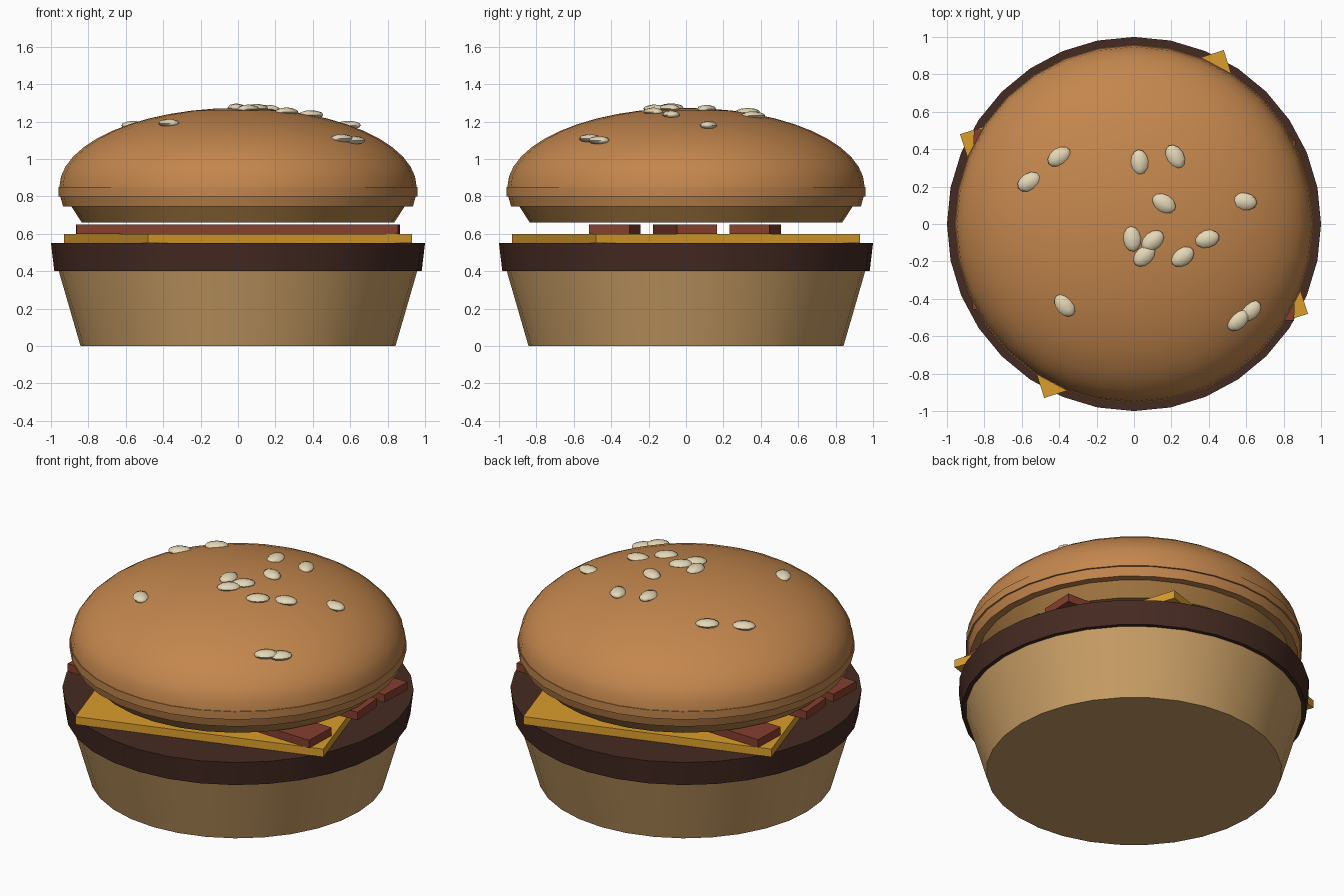
import bpy, bmesh, math
from mathutils import Matrix

if "Cube" in bpy.data.objects:
    bpy.data.objects.remove(bpy.data.objects["Cube"])


def material(name, rgb):
    m = bpy.data.materials.new(name)
    m.diffuse_color = (*rgb, 1)
    m.use_nodes = True
    m.node_tree.nodes["Principled BSDF"].inputs["Base Color"].default_value = m.diffuse_color
    return m


CRUST = material("crust", (0.55, 0.24, 0.075))
CRUMB = material("crumb", (0.42, 0.21, 0.06))
BASE = material("base_bun", (0.58, 0.34, 0.13))
MEAT = material("meat", (0.06, 0.023, 0.016))
CHEESE = material("cheese", (0.70, 0.34, 0.025))
BACON = material("bacon", (0.24, 0.05, 0.028))
SEED = material("seed", (0.78, 0.68, 0.47))


def finish(bm, name, mat, smooth=None):
    bmesh.ops.recalc_face_normals(bm, faces=bm.faces[:])
    me = bpy.data.meshes.new(name)
    bm.to_mesh(me)
    bm.free()
    ob = bpy.data.objects.new(name, me)
    bpy.context.collection.objects.link(ob)
    me.materials.append(mat)
    if smooth:
        bpy.ops.object.select_all(action='DESELECT')
        ob.select_set(True)
        bpy.context.view_layer.objects.active = ob
        bpy.ops.object.shade_smooth_by_angle(angle=math.radians(smooth))
    return ob


def lathe(name, profile, mat, sides=32, smooth=30):
    """Revolve (radius, z) points; ends are capped, or closed to a pole at radius 0."""
    bm = bmesh.new()
    rings = []
    for r, z in profile:
        n = 1 if r == 0 else sides
        rings.append([bm.verts.new((r * math.cos(2 * math.pi * i / sides),
                                    r * math.sin(2 * math.pi * i / sides), z)) for i in range(n)])
    for a, b in zip(rings, rings[1:]):
        for i in range(sides):
            j = (i + 1) % sides
            if len(b) == 1:
                bm.faces.new((a[i], a[j], b[0]))
            else:
                bm.faces.new((a[i], a[j], b[j], b[i]))
    for ring in (rings[0], rings[-1]):
        if len(ring) > 1:
            bm.faces.new(ring)
    return finish(bm, name, mat, smooth)


def slab(name, size, centre, turn, mat):
    bm = bmesh.new()
    bmesh.ops.create_cube(bm, size=1, matrix=Matrix.Translation(centre)
                          @ Matrix.Rotation(math.radians(turn), 4, 'Z')
                          @ Matrix.Diagonal((*size, 1)))
    return finish(bm, name, mat)


# bottom bun and patty
lathe("bottom_bun", [(0.842, 0), (0.958, 0.4)], BASE)
lathe("patty", [(0.982, 0.4), (1.0, 0.55)], MEAT)

# square cheese slice, turned so its corners poke out
slab("cheese_slice", (1.48, 1.48, 0.05), (0, 0, 0.575), 17.7, CHEESE)

# three bacon strips
for i, (y, turn) in enumerate([(-0.38, -2), (-0.005, 4.3), (0.37, -2)]):
    slab(f"bacon_strip_{i + 1}", (1.72, 0.215, 0.05), (0, y, 0.625), turn, BACON)

# top bun: cut underside, then rim and dome
lathe("top_bun_underside", [(0.835, 0.66), (0.89, 0.745)], CRUMB)
DOME_R, DOME_Z, DOME_H = 0.955, 0.85, 0.423
dome = [(DOME_R * math.cos(t), DOME_Z + DOME_H * math.sin(t))
        for t in (math.pi / 2 * k / 12 for k in range(12))]
lathe("top_bun", [(0.935, 0.745), (0.95, 0.8), (0.96, 0.8), (0.96, 0.85)]
      + dome + [(0, DOME_Z + DOME_H)], CRUST)

# sesame seeds lying on the dome: x, y, turn
SEEDS = [(-0.40, 0.36, 35), (-0.56, 0.225, 30), (0.03, 0.33, 95), (0.22, 0.36, 120),
         (0.16, 0.11, 150), (0.59, 0.12, 172), (-0.01, -0.08, 97), (0.10, -0.09, 40),
         (0.055, -0.17, 45), (0.26, -0.175, 35), (0.39, -0.08, 15), (-0.37, -0.435, 130),
         (0.62, -0.465, 40), (0.555, -0.515, 42)]
for i, (x, y, turn) in enumerate(SEEDS):
    z = DOME_Z + DOME_H * math.sqrt(1 - (x * x + y * y) / DOME_R ** 2)
    bm = bmesh.new()
    bmesh.ops.create_uvsphere(bm, u_segments=8, v_segments=6, radius=1,
                              matrix=Matrix.Translation((x, y, z + 0.002))
                              @ Matrix.Rotation(math.radians(turn), 4, 'Z')
                              @ Matrix.Diagonal((0.068, 0.047, 0.024, 1))
                              @ Matrix.Rotation(math.pi / 2, 4, 'Y'))
    finish(bm, f"sesame_seed_{i + 1}", SEED, 60)
